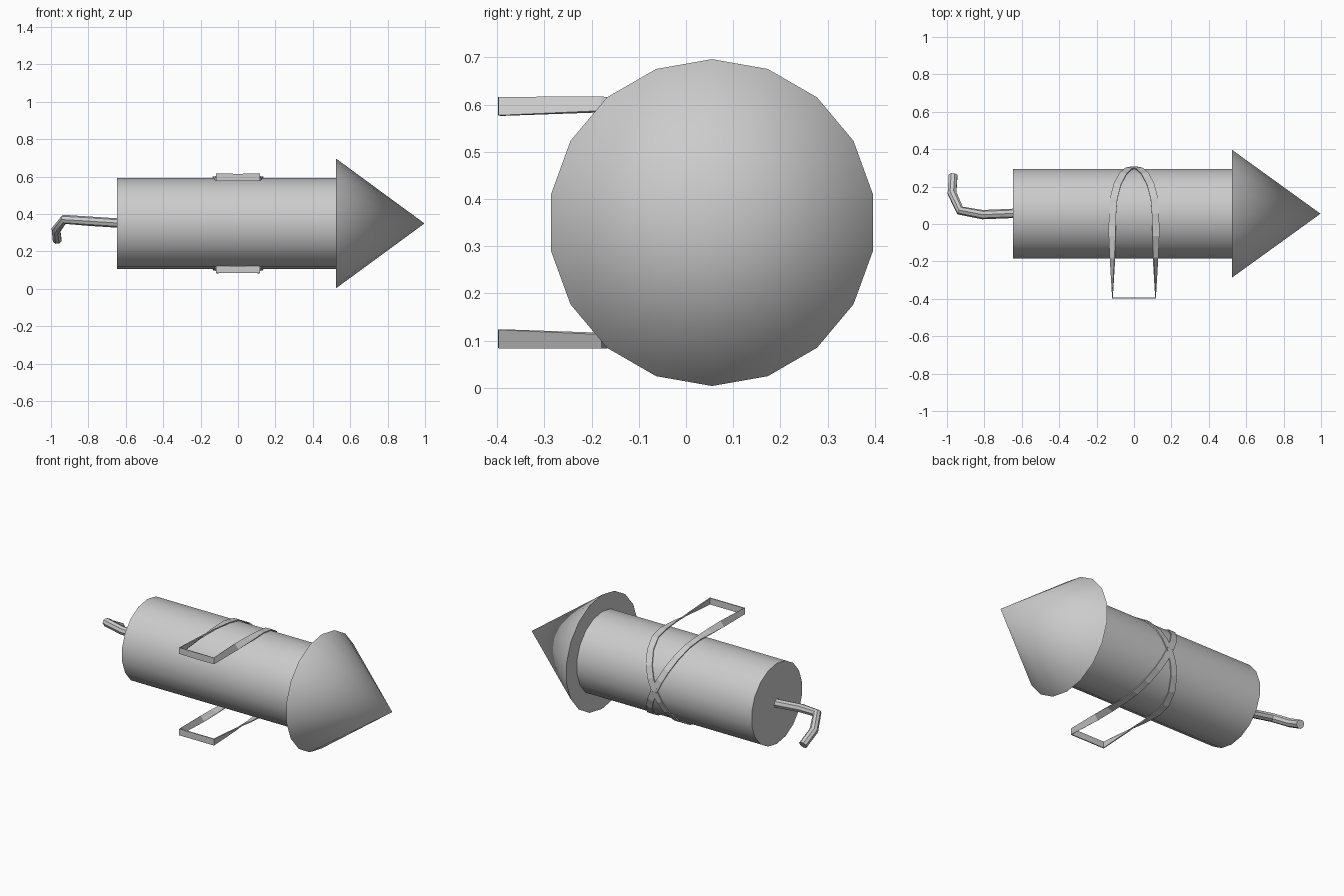
import bpy
from math import sin, cos, pi, radians
from mathutils import Vector

if "Cube" in bpy.data.objects:
    bpy.data.objects.remove(bpy.data.objects["Cube"])

CENTRE = Vector((0, 0.055, 0.35))
SIDES = 18


def make_object(name, verts, faces):
    mesh = bpy.data.meshes.new(name)
    mesh.from_pydata(verts, [], faces)
    mesh.update()
    ob = bpy.data.objects.new(name, mesh)
    ob.location = CENTRE
    bpy.context.collection.objects.link(ob)
    return ob


def smooth(ob):
    bpy.ops.object.select_all(action='DESELECT')
    ob.select_set(True)
    bpy.context.view_layer.objects.active = ob
    bpy.ops.object.shade_smooth_by_angle(angle=radians(35))


def ring(x, r):
    return [(x, r * sin(2 * pi * i / SIDES), r * cos(2 * pi * i / SIDES))
            for i in range(SIDES)]


# Body tube
n = SIDES
sides = [(i, n + i, n + (i + 1) % n, (i + 1) % n)[::-1] for i in range(n)]
caps = [tuple(range(n))[::-1], tuple(range(n, 2 * n))]
body = make_object("rocket_body", ring(-0.648, 0.244) + ring(0.525, 0.244),
                   [f[::-1] for f in sides + caps])
smooth(body)

# Pointed nose
nose = make_object("nose_cone", ring(0.525, 0.346) + [(0.997, 0, 0)],
                   [((i + 1) % n, i, n) for i in range(n)] + [tuple(range(n))])
smooth(nose)

# Fix outward normals
import bmesh
for ob in (body, nose):
    bm = bmesh.new()
    bm.from_mesh(ob.data)
    bmesh.ops.recalc_face_normals(bm, faces=bm.faces)
    bm.to_mesh(ob.data)
    bm.free()

# Bent fuse at the tail
curve = bpy.data.curves.new("fuse", 'CURVE')
curve.dimensions = '3D'
curve.bevel_depth = 0.025
curve.bevel_resolution = 2
curve.use_fill_caps = True
path = [(-0.64, 0.057, 0.352), (-0.81, 0.05, 0.363), (-0.93, 0.072, 0.372),
        (-0.973, 0.165, 0.315), (-0.967, 0.26, 0.262)]
spline = curve.splines.new('POLY')
spline.points.add(len(path) - 1)
for p, co in zip(spline.points, path):
    p.co = (*co, 1)
fuse = bpy.data.objects.new("fuse", curve)
bpy.context.collection.objects.link(fuse)
bpy.ops.object.select_all(action='DESELECT')
fuse.select_set(True)
bpy.context.view_layer.objects.active = fuse
bpy.ops.object.convert(target='MESH')
smooth(bpy.context.view_layer.objects.active)

# Shoulder straps: one quarter ribbon, mirrored in x and z
R, HALF, W = 0.249, 0.115, 0.0195
samples = []
for x, y, z, tilt in [(0, -0.45, 0.246, 0), (HALF, -0.45, 0.246, 0),
                      (HALF, -0.235, 0.25, 40), (0.116, -0.12, 0.251, 68)]:
    t = radians(tilt)
    samples.append((Vector((x, y, z)), Vector((-sin(t), 0, cos(t)))))
for deg in (0, 20, 40, 60, 75, 90):
    a = radians(deg)
    normal = Vector((0, sin(a), cos(a)))
    tangent = Vector((-HALF * sin(a), R * cos(a), -R * sin(a)))
    samples.append((normal * R + Vector((HALF * cos(a), 0, 0)),
                    normal.cross(tangent).normalized()))
verts = [c + w * s for c, w in samples for s in (-W, W)]
faces = [(2 * i, 2 * i + 2, 2 * i + 3, 2 * i + 1) for i in range(len(samples) - 1)]
straps = make_object("straps", verts, faces)
solid = straps.modifiers.new("thickness", 'SOLIDIFY')
solid.thickness = 0.006
solid.offset = 0
mirror = straps.modifiers.new("mirror", 'MIRROR')
mirror.use_axis = (True, False, True)
mirror.use_mirror_merge = False
